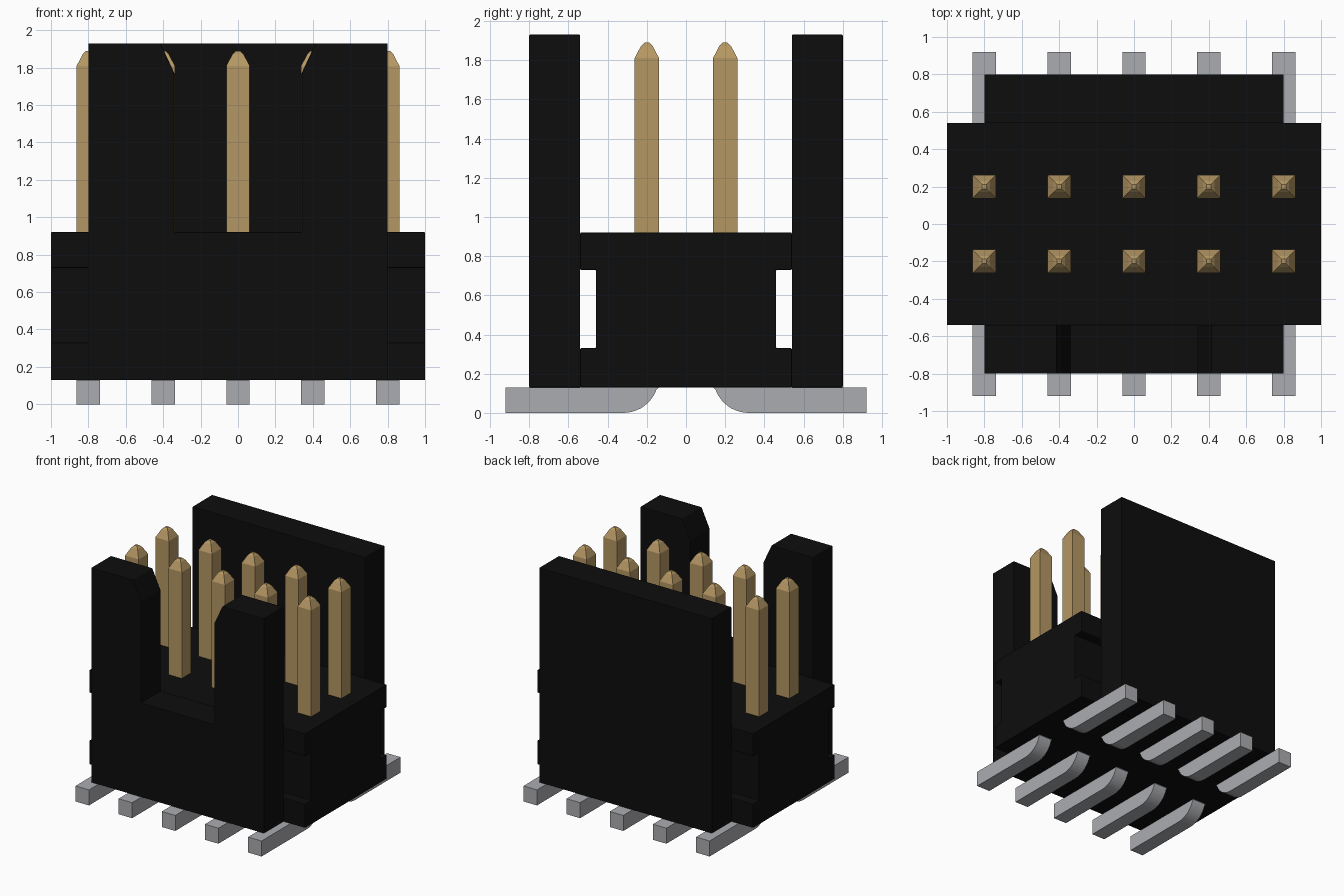
import bpy, bmesh, math
from mathutils import Vector

if "Cube" in bpy.data.objects:
    bpy.data.objects.remove(bpy.data.objects["Cube"])


def material(name, rgb):
    m = bpy.data.materials.new(name)
    m.diffuse_color = (*rgb, 1)
    m.use_nodes = True
    m.node_tree.nodes["Principled BSDF"].inputs["Base Color"].default_value = m.diffuse_color
    return m


BLACK = material("black_plastic", (0.004, 0.004, 0.004))
GOLD = material("gold_plating", (0.46, 0.31, 0.125))
TIN = material("tin_grey", (0.41, 0.415, 0.44))


def finish(name, bm, mat, bevel=0):
    bmesh.ops.recalc_face_normals(bm, faces=bm.faces)
    me = bpy.data.meshes.new(name)
    bm.to_mesh(me)
    bm.free()
    me.materials.append(mat)
    ob = bpy.data.objects.new(name, me)
    bpy.context.collection.objects.link(ob)
    if bevel:
        mod = ob.modifiers.new("soft_edges", 'BEVEL')
        mod.width = bevel
        mod.segments = 2
    return ob


def extrude(name, points, vector, mat, bevel=0):
    bm = bmesh.new()
    face = bm.faces.new([bm.verts.new(p) for p in points])
    res = bmesh.ops.extrude_face_region(bm, geom=[face])
    verts = [g for g in res["geom"] if isinstance(g, bmesh.types.BMVert)]
    bmesh.ops.translate(bm, verts=verts, vec=Vector(vector))
    return finish(name, bm, mat, bevel)


BASE, DECK, TOP = 0.13, 0.92, 1.93

# central body with a long slot along each side
half = [(0.54, BASE), (0.54, 0.33), (0.46, 0.33), (0.46, 0.73), (0.54, 0.73), (0.54, DECK)]
outline = half + [(-y, z) for y, z in reversed(half)]
extrude("body", [(-1, y, z) for y, z in outline], (2, 0, 0), BLACK, 0.004)

# plain back wall
extrude("back_wall", [(x, 0.54, z) for x, z in
        [(-0.8, BASE), (0.8, BASE), (0.8, TOP), (-0.8, TOP)]], (0, 0.26, 0), BLACK, 0.004)

# front wall with a chamfered key gap
half = [(0.8, BASE), (0.8, TOP), (0.415, TOP), (0.34, 1.77), (0.34, DECK)]
outline = half + [(-x, z) for x, z in reversed(half)]
extrude("front_wall", [(x, -0.8, z) for x, z in outline], (0, 0.26, 0), BLACK, 0.004)

# lead profile: flat foot with a curved heel
R = 0.18
heel = [(0.32 - R * math.cos(a), R - R * math.sin(a))
        for a in [math.radians(16 + 74 * i / 10) for i in range(11)]]
lead = [(0.92, BASE), (0.14, BASE)] + heel + [(0.92, 0)]

# pin rings: (height, half width), tapering to a blunt tip
RINGS = [(DECK - 0.05, 0.0625), (1.81, 0.0625), (1.872, 0.03), (1.89, 0.012)]


def pin(name, x, y):
    bm = bmesh.new()
    rings = [[bm.verts.new((x + sx * h, y + sy * h, z))
              for sx, sy in ((-1, -1), (1, -1), (1, 1), (-1, 1))] for z, h in RINGS]
    bm.faces.new(rings[0])
    bm.faces.new(rings[-1])
    for a, b in zip(rings, rings[1:]):
        for i in range(4):
            j = (i + 1) % 4
            bm.faces.new((a[i], a[j], b[j], b[i]))
    finish(name, bm, GOLD)


# five columns, two rows of pins and leads
for col in range(5):
    x = (col - 2) * 0.4
    for side, row in ((-1, "front"), (1, "back")):
        pin(f"{row}_pin_{col + 1}", x, side * 0.2)
        extrude(f"{row}_lead_{col + 1}", [(x - 0.0625, side * y, z) for y, z in lead],
                (0.125, 0, 0), TIN)
